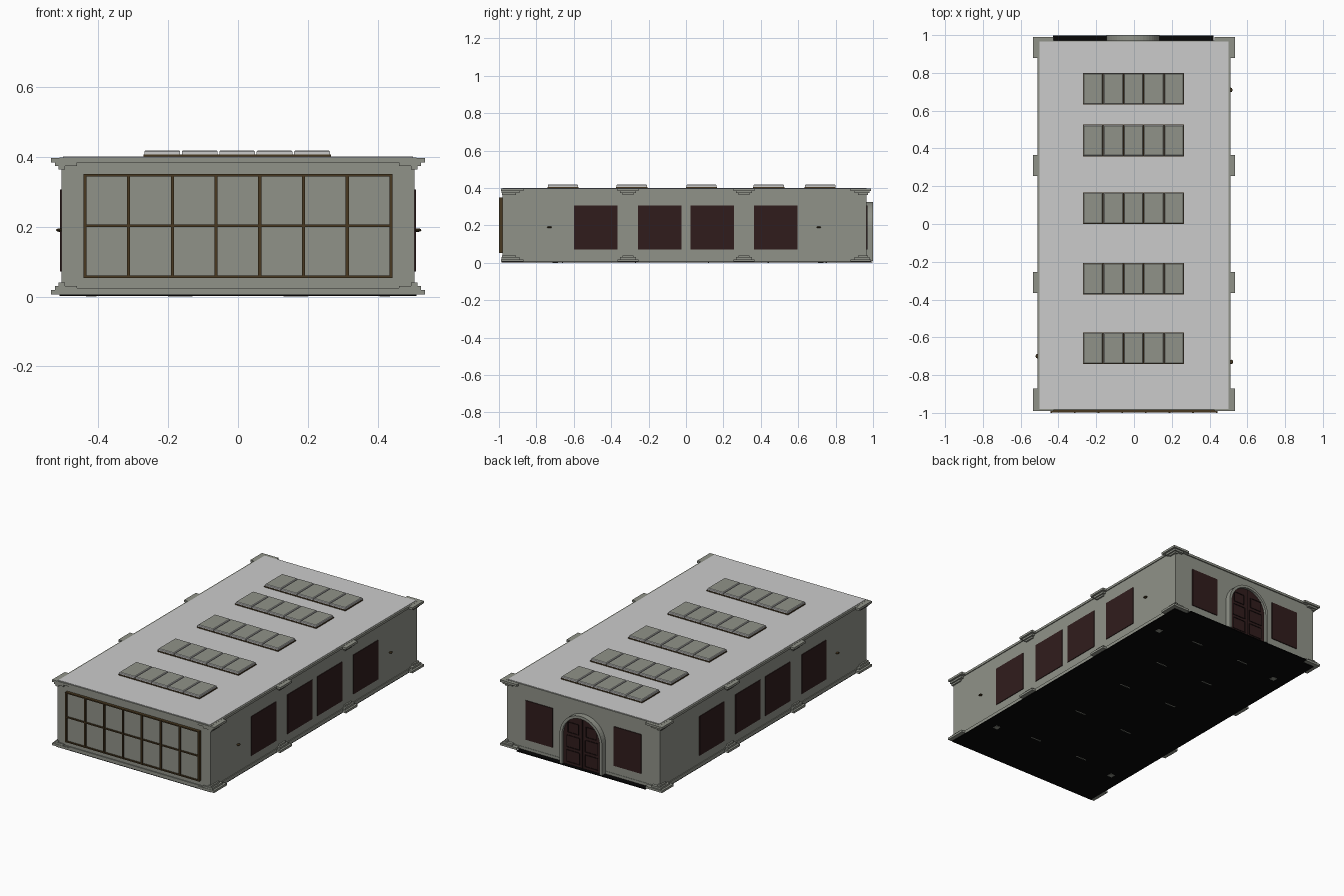
import bpy, bmesh, math

if "Cube" in bpy.data.objects:
    bpy.data.objects.remove(bpy.data.objects["Cube"])


def material(name, r, g, b):
    m = bpy.data.materials.new(name)
    m.use_nodes = True
    m.diffuse_color = (r, g, b, 1)
    m.node_tree.nodes["Principled BSDF"].inputs["Base Color"].default_value = (r, g, b, 1)
    return m


STONE = material("grey stone", 0.28, 0.29, 0.25)
ROOF = material("pale roof", 0.6, 0.6, 0.6)
SHUTTER = material("dark red wood", 0.03, 0.012, 0.012)
GROOVE = material("deep brown", 0.012, 0.005, 0.005)
BRONZE = material("bronze frame", 0.065, 0.04, 0.015)
BLACK = material("black base", 0.002, 0.002, 0.002)


def finish(name, bm, mats):
    bmesh.ops.recalc_face_normals(bm, faces=bm.faces)
    me = bpy.data.meshes.new(name)
    bm.to_mesh(me)
    bm.free()
    for m in mats:
        me.materials.append(m)
    ob = bpy.data.objects.new(name, me)
    bpy.context.collection.objects.link(ob)
    return ob


def add_box(bm, x, y, z):
    r = bmesh.ops.create_cube(bm, size=1)
    for v in r["verts"]:
        for i, (a, b) in enumerate((x, y, z)):
            v.co[i] = (a + b) / 2 + v.co[i] * (b - a)


def boxes(name, mat, *specs):
    bm = bmesh.new()
    for s in specs:
        add_box(bm, *s)
    return finish(name, bm, [mat])


def span(c, w):
    return (c - w / 2, c + w / 2)


# Main volume, cornice, plinth and roof
HX, FRONT, BACK = 0.505, -0.98, 0.965
boxes("walls", STONE, (span(0, 2 * HX), (FRONT, BACK), (0.01, 0.39)))
boxes("cornice", STONE, (span(0, 1.02), (FRONT - 0.006, BACK + 0.006), (0.384, 0.398)))
boxes("plinth", STONE, (span(0, 1.02), (FRONT - 0.006, BACK + 0.002), (0.006, 0.024)))
boxes("roof_slab", ROOF, (span(0, 1.0), (FRONT, BACK), (0.39, 0.4)))
boxes("base_plate", BLACK, (span(0, 1.02), (FRONT - 0.006, BACK), (0.002, 0.006)),
      ((-0.43, 0.42), (BACK, 0.998), (0.002, 0.008)))

# Stepped brackets at the corners and along the long walls, top and bottom
bm = bmesh.new()
for sx in (-1, 1):
    for step, (out, z0, z1) in enumerate(((0.535, 0.384, 0.397), (0.523, 0.373, 0.384), (0.514, 0.363, 0.373))):
        for z in ((z0, z1), (0.403 - z1, 0.403 - z0)):
            xs = sorted((sx * 0.49, sx * out))
            for y in (-0.31, 0.31):
                add_box(bm, xs, span(y, 0.11 - 0.025 * step), z)
            xs = sorted((sx * (0.425 + 0.035 * step), sx * out))
            add_box(bm, xs, (FRONT - 0.009 + 0.002 * step, -0.87 - 0.02 * step), z)
            add_box(bm, xs, (0.88 + 0.02 * step, 0.99 - 0.008 * step), z)
finish("stepped_brackets", bm, [STONE])

# Five roof lights, each with five panes
for i, y in enumerate((0.717, 0.442, 0.083, -0.29, -0.658)):
    bm = bmesh.new()
    for k in range(5):
        add_box(bm, span(-0.2165 + 0.107 * k, 0.102), span(y, 0.162), (0.398, 0.418))
    bmesh.ops.bevel(bm, geom=[e for e in bm.edges if min(v.co.z for v in e.verts) > 0.41],
                    offset=0.003, segments=1, affect="EDGES")
    ob = finish(f"roof_light_{i + 1}", bm, [ROOF, STONE])
    for p in ob.data.polygons:
        p.material_index = int(p.normal.z > 0.9)
    boxes(f"roof_light_frame_{i + 1}", BRONZE, (span(-0.0025, 0.536), span(y, 0.167), (0.398, 0.406)))

# Front glazing with a grid of bars
boxes("front_glazing", STONE, (span(0, 0.87), (-0.99, FRONT), (0.058, 0.347)))
bm = bmesh.new()
for k in range(8):
    add_box(bm, span(-0.438 + 0.1251 * k, 0.009), (-1.0, FRONT), (0.053, 0.35))
for z in (0.056, 0.202, 0.347):
    add_box(bm, span(0, 0.884), (-0.998, FRONT), span(z, 0.007))
finish("front_glazing_bars", bm, [BRONZE])

# Shuttered windows on the long walls and beside the door
ZW = (0.072, 0.306)
for name, sx in (("left", 1), ("right", -1)):
    xs = sorted((sx * HX, sx * (HX + 0.004)))
    boxes(f"{name}_wall_windows", SHUTTER, *[(xs, span(y, 0.234), ZW) for y in (-0.483, -0.14, 0.14, 0.48)])
    boxes(f"back_window_{name}", SHUTTER, (span(sx * 0.292, 0.18), (BACK, BACK + 0.005), ZW))

# Small wall lamps
for name, x, y in (("left_front", 0.515, -0.73), ("left_back", 0.512, 0.71), ("right_front", -0.511, -0.7)):
    bm = bmesh.new()
    bmesh.ops.create_uvsphere(bm, u_segments=10, v_segments=6, radius=0.01)
    for v in bm.verts:
        v.co = (x + v.co.x, y + v.co.y * 1.2, 0.19 + v.co.z * 0.5)
    finish(f"{name}_lamp", bm, [BRONZE])

# Arched back door
CX, SPRING, Z0 = -0.005, 0.185, 0.01


def arch(r, n=24):
    arc = [(CX + r * math.cos(math.pi * k / n), SPRING + r * math.sin(math.pi * k / n)) for k in range(n + 1)]
    return [(CX + r, Z0)] + arc + [(CX - r, Z0)]


def extrude_y(bm, faces, y1):
    r = bmesh.ops.extrude_face_region(bm, geom=faces)
    for v in r["geom"]:
        if isinstance(v, bmesh.types.BMVert):
            v.co.y = y1


bm = bmesh.new()
outer = [bm.verts.new((x, BACK, z)) for x, z in arch(0.14)]
inner = [bm.verts.new((x, BACK, z)) for x, z in arch(0.124)]
ring = [bm.faces.new((outer[k], outer[k + 1], inner[k + 1], inner[k])) for k in range(len(outer) - 1)]
extrude_y(bm, ring, 1.0)
finish("door_surround", bm, [STONE])

bm = bmesh.new()
leaf = bm.faces.new([bm.verts.new((x, BACK, z)) for x, z in arch(0.124)])
extrude_y(bm, [leaf], 0.985)
finish("door_leaves", bm, [SHUTTER])

# Door panels and centre joint
bm = bmesh.new()
add_box(bm, span(CX, 0.006), (0.98, 0.988), (Z0, 0.305))
for sx in (-1, 1):
    for z, h, w in ((0.06, 0.07, 0.085), (0.148, 0.07, 0.085), (0.232, 0.06, 0.07)):
        for d in (-1, 1):
            add_box(bm, span(CX + sx * 0.06 + d * w / 2, 0.005), (0.98, 0.988), span(z, h))
            add_box(bm, span(CX + sx * 0.06, w), (0.98, 0.988), span(z + d * h / 2, 0.005))
finish("door_panel_lines", bm, [GROOVE])

# Pads under the base
boxes("underside_pads", STONE, *[(span(x, 0.07), span(y, 0.006), (0, 0.003))
                                 for x in (-0.165, 0.165) for y in (-0.66, -0.27, 0.12, 0.44, 0.75)],
      *[(span(x, 0.03), span(y, 0.03), (0, 0.003)) for x in (-0.42, 0.42) for y in (-0.7, 0.72)])
